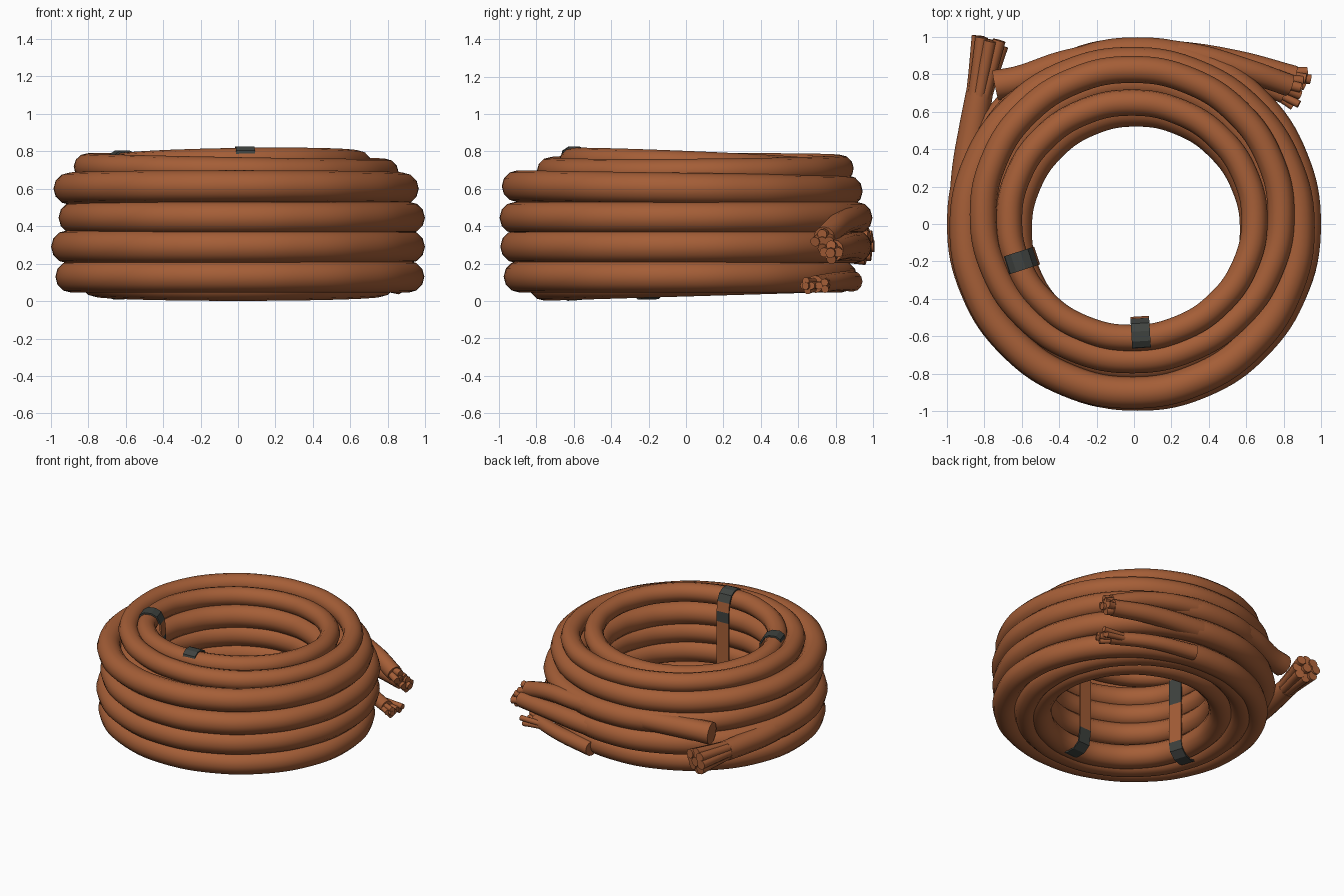
import bpy, bmesh, math, random
from mathutils import Vector

random.seed(4)
cube = bpy.data.objects.get("Cube")
if cube:
    bpy.data.objects.remove(cube, do_unlink=True)


def material(name, rgb):
    m = bpy.data.materials.new(name)
    m.use_nodes = True
    m.diffuse_color = (*rgb, 1)
    m.node_tree.nodes["Principled BSDF"].inputs["Base Color"].default_value = (*rgb, 1)
    return m


BROWN = material("brown rubber", (0.375, 0.112, 0.038))
DARK = material("dark tape", (0.05, 0.055, 0.05))
TUBE = 0.085


def tube(name, points, radius, taper=1.0, closed=False):
    """Round cable along a smooth path, turned into a smooth mesh."""
    curve = bpy.data.curves.new(name, "CURVE")
    curve.dimensions = "3D"
    curve.bevel_depth = radius
    curve.bevel_resolution = 4
    curve.use_fill_caps = not closed
    curve.resolution_u = 8
    spline = curve.splines.new("BEZIER")
    spline.use_cyclic_u = closed
    spline.bezier_points.add(len(points) - 1)
    for i, (bp, p) in enumerate(zip(spline.bezier_points, points)):
        bp.co = p
        bp.handle_left_type = bp.handle_right_type = "AUTO"
        bp.radius = 1 + (taper - 1) * i / (len(points) - 1)
    ob = bpy.data.objects.new(name, curve)
    bpy.context.collection.objects.link(ob)
    bpy.ops.object.select_all(action="DESELECT")
    ob.select_set(True)
    bpy.context.view_layer.objects.active = ob
    bpy.ops.object.convert(target="MESH")
    ob = bpy.context.view_layer.objects.active
    ob.data.materials.clear()
    ob.data.materials.append(BROWN)
    bpy.ops.object.shade_smooth_by_angle(angle=math.radians(40))


def turn(name, z, rx, ry, cx=0.0, cy=0.0, lean_x=0.0, lean_y=0.0, radius=TUBE):
    """One full turn of cable, slightly oval and leaning."""
    path = []
    for k in range(16):
        a = math.tau * k / 16
        x, y = cx + rx * math.cos(a), cy + ry * math.sin(a)
        path.append((x, y, z + lean_x * x + lean_y * y))
    tube(name, path, radius, closed=True)


# Outer wall of the coil, bottom to top
turn("outer_turn_1", 0.13, 0.90, 0.86, 0.01, -0.03)
turn("outer_turn_2", 0.29, 0.91, 0.905, radius=0.088)
turn("outer_turn_3", 0.445, 0.893, 0.912, 0.02)
turn("outer_turn_4", 0.60, 0.89, 0.88, -0.01, -0.02, lean_y=-0.015)

# Two turns resting on top
turn("upper_turn", 0.702, 0.795, 0.775, -0.01, 0.05, -0.018, 0.008, 0.072)
turn("top_turn", 0.722, 0.655, 0.628, -0.012, 0.02, 0.016, -0.042, 0.07)

# Middle and inner layers
for i, (z, lean) in enumerate(((0.109, 0.03), (0.27, 0), (0.42, 0), (0.56, 0))):
    turn(f"middle_turn_{i + 1}", z, 0.76, 0.755, lean_y=lean)
    turn(f"inner_turn_{i + 1}", z + 0.006, 0.64, 0.635, 0.01, -0.03, lean_y=lean)


def frayed_end(name, root, tip, spread, count, radius):
    """Bundle of loose strands fanning out from a cable end."""
    root, tip = Vector(root), Vector(tip)
    axis = (tip - root).normalized()
    side = axis.cross(Vector((0, 0, 1))).normalized()
    up = side.cross(axis)
    for i in range(count):
        a = math.tau * i / (count - 1)
        d = Vector((0, 0, 0)) if i == 0 else side * math.cos(a) + up * math.sin(a)
        end = tip + d * spread - axis * random.uniform(0, 0.04)
        mid = (root + tip) / 2 + d * spread * 0.7
        tube(f"{name}_{i + 1}", [root + d * spread * 0.45, mid, end], radius)


# Left tail leaves the wall tangentially and frays towards the back
tube("left_tail", [(-0.905, 0.05, 0.29), (-0.89, 0.3, 0.28), (-0.86, 0.5, 0.28),
                   (-0.825, 0.70, 0.285)], TUBE, 0.85)
frayed_end("left_strand", (-0.84, 0.62, 0.285), (-0.765, 0.995, 0.295), 0.068, 9, 0.034)

# Long upper cable lies along the back, from a cut stump to the right end
tube("right_upper_tail", [(-0.74, 0.74, 0.415), (-0.62, 0.765, 0.42), (-0.36, 0.855, 0.445),
                          (0.0, 0.915, 0.45), (0.3, 0.90, 0.445), (0.6, 0.82, 0.41),
                          (0.83, 0.74, 0.34)], 0.082, 0.72)
tube("right_middle_tail", [(0.0, 0.905, 0.29), (0.25, 0.90, 0.29), (0.55, 0.86, 0.29),
                           (0.86, 0.785, 0.27)], 0.082, 0.72)
tube("right_lower_tail", [(0.19, 0.89, 0.105), (0.5, 0.82, 0.105), (0.80, 0.69, 0.09)],
     0.055, 0.85)
frayed_end("right_upper_strand", (0.74, 0.765, 0.36), (0.90, 0.725, 0.315), 0.038, 5, 0.026)
frayed_end("right_middle_strand", (0.78, 0.80, 0.28), (0.95, 0.77, 0.255), 0.038, 5, 0.026)
frayed_end("right_lower_strand", (0.72, 0.72, 0.09), (0.89, 0.635, 0.08), 0.026, 5, 0.02)
frayed_end("right_loose_strand", (0.70, 0.75, 0.095), (0.90, 0.73, 0.08), 0.022, 4, 0.02)


def strap(name, angle, mid, top, bottom, foot, band):
    """Ribbon over the top, down the inside and under; tape patches by height."""
    inside = mid - 0.1
    profile = [(mid + 0.07, top - 0.09), (mid + 0.055, top - 0.02), (mid + 0.025, top),
               (mid - 0.025, top), (mid - 0.065, top - 0.02), (mid - 0.09, top - 0.07),
               (inside, band[1]), (inside, band[0]), (inside, bottom + foot),
               (inside + 0.015, bottom + 0.04), (mid - 0.035, bottom + 0.004),
               (mid + 0.03, bottom), (mid + 0.07, bottom + 0.015)]
    c, s = math.cos(angle), math.sin(angle)
    bm = bmesh.new()
    rows = [[bm.verts.new((r * c - w * s, r * s + w * c, z)) for w in (-0.05, 0.05)]
            for r, z in profile]
    for a, b in zip(rows, rows[1:]):
        face = bm.faces.new((a[0], a[1], b[1], b[0]))
        z = face.calc_center_median().z
        taped = z > top - 0.06 or z < bottom + foot or band[0] < z < band[1]
        face.material_index = 1 if taped else 0
    mesh = bpy.data.meshes.new(name)
    bm.to_mesh(mesh)
    bm.free()
    mesh.materials.append(BROWN)
    mesh.materials.append(DARK)
    ob = bpy.data.objects.new(name, mesh)
    bpy.context.collection.objects.link(ob)
    solid = ob.modifiers.new("thickness", "SOLIDIFY")
    solid.thickness = 0.012
    solid.offset = 0


# Two binding straps around the bundle
strap("front_strap", math.radians(-86.5), 0.60, 0.82, 0.007, 0.15, (0.60, 0.68))
strap("right_strap", math.radians(198), 0.65, 0.797, 0.014, 0.10, (0.42, 0.62))
